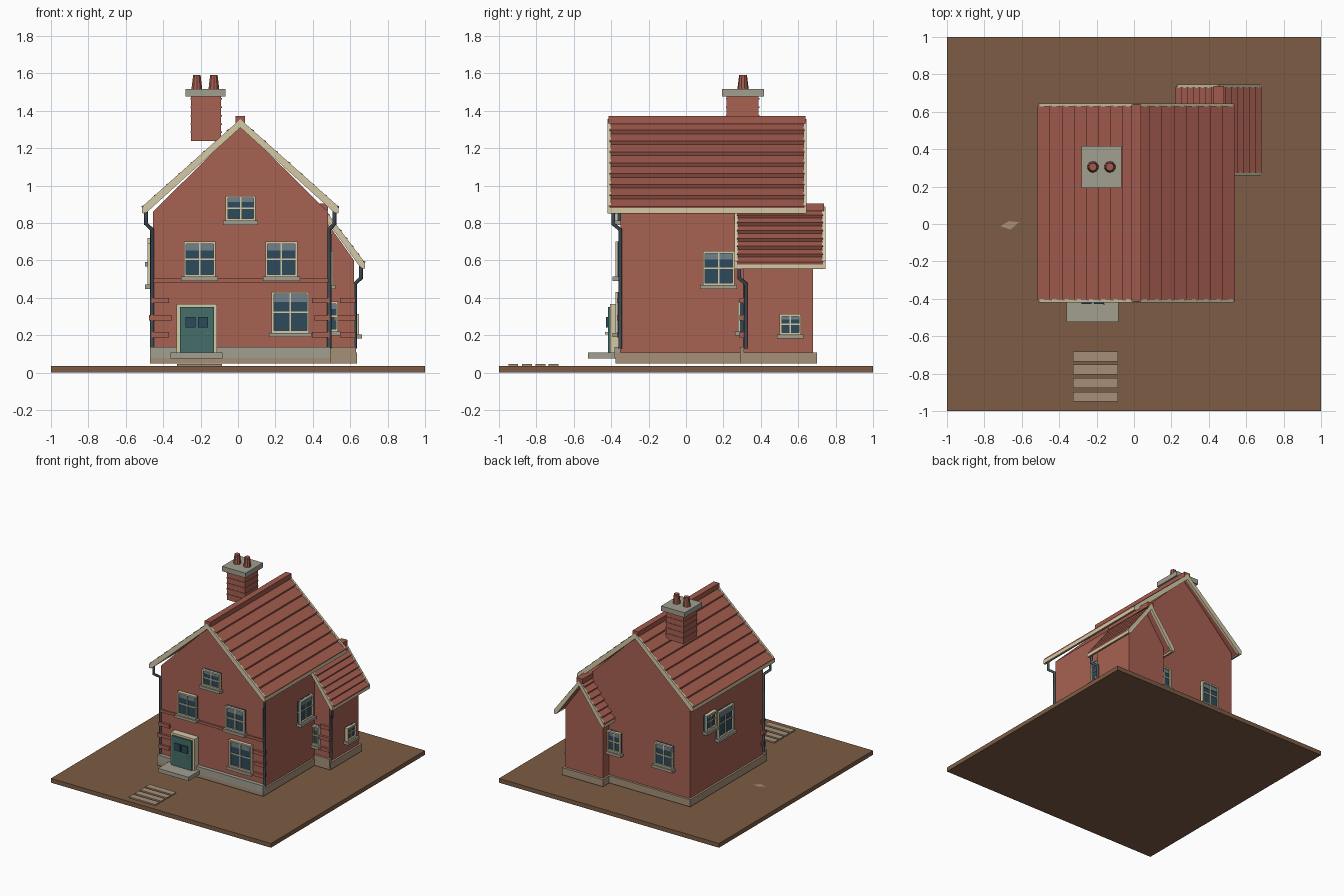
import bpy, bmesh, math
from mathutils import Vector

cube = bpy.data.objects.get("Cube")
if cube:
    bpy.data.objects.remove(cube, do_unlink=True)


def material(name, r, g, b):
    m = bpy.data.materials.new(name)
    m.use_nodes = True
    m.diffuse_color = (r, g, b, 1)
    m.node_tree.nodes["Principled BSDF"].inputs["Base Color"].default_value = (r, g, b, 1)
    return m


BRICK = material("red brick", .39, .12, .085)
TILE = material("roof tile", .36, .105, .075)
CREAM = material("cream paint", .66, .59, .39)
STONE = material("grey stone", .36, .35, .28)
TAN = material("tan stone", .38, .28, .19)
GLASS = material("dark glass", .026, .07, .105)
PALE = material("pale glass", .17, .22, .26)
TEAL = material("teal door paint", .06, .155, .14)
SLATE = material("slate pipe", .06, .085, .105)
EARTH = material("brown earth", .2, .107, .058)


def finish(name, bm, mats):
    bmesh.ops.recalc_face_normals(bm, faces=bm.faces[:])
    me = bpy.data.meshes.new(name)
    bm.to_mesh(me)
    bm.free()
    for m in mats:
        me.materials.append(m)
    ob = bpy.data.objects.new(name, me)
    bpy.context.collection.objects.link(ob)
    return ob


def boxes(name, parts, place=lambda x, y, z: (x, y, z)):
    """One object from boxes given as (x0, x1, y0, y1, z0, z1, material)."""
    bm, mats = bmesh.new(), []
    for x0, x1, y0, y1, z0, z1, mat in parts:
        if mat not in mats:
            mats.append(mat)
        cube = bmesh.ops.create_cube(bm, size=1)["verts"]
        for v in cube:
            v.co = place(x0 if v.co.x < 0 else x1, y0 if v.co.y < 0 else y1,
                         z0 if v.co.z < 0 else z1)
        for f in {f for v in cube for f in v.link_faces}:
            f.material_index = mats.index(mat)
    return finish(name, bm, mats)


def prism(name, pts, y0, y1, mat):
    """Extrude an x-z outline along y."""
    bm = bmesh.new()
    face = bm.faces.new([bm.verts.new((x, y0, z)) for x, z in pts])
    new = bmesh.ops.extrude_face_region(bm, geom=[face])["geom"]
    bmesh.ops.translate(bm, vec=(0, y1 - y0, 0),
                        verts=[v for v in new if isinstance(v, bmesh.types.BMVert)])
    return finish(name, bm, [mat])


def roof(name, cx, top, half, eave, y0, y1, courses, trim):
    """Stepped tile courses, gable boards, eave boards and a ridge cap."""
    slope = (top - eave) / half
    length = math.hypot(1, slope)
    nx, nz = slope / length, 1 / length
    step = .02
    for side, tag in ((1, "left"), (-1, "right")):
        pts = []
        for i in range(courses):
            a, b = half * i / courses, half * (i + 1) / courses
            pts.append((a, top - slope * a - step * .5))
            pts.append((b + nx * step * .6, top - slope * b + nz * step * .6))
        pts += [(half, eave - .03), (0, top - .035)]
        prism(f"{name}_tiles_{tag}", [(cx + side * x, z) for x, z in pts],
              y0 + .012, y1 - .012, TILE)
        board = [(0, top + .01), (half, eave + .012), (half, eave - .03),
                 (half - .02, eave - .03 + .02 * slope * .4), (0, top - .035)]
        board = [(cx + side * x, z) for x, z in board]
        prism(f"{name}_front_board_{tag}", board, y0, y0 + .018, CREAM)
        prism(f"{name}_back_board_{tag}", board, y1 - .018, y1, CREAM)
        xs = sorted((cx + side * (half - .012), cx + side * (half + .006)))
        boxes(f"{name}_eave_board_{tag}", [(*xs, y0, y1, eave - .028, eave + .005, CREAM)])
    boxes(f"{name}_ridge_cap",
          [(cx - trim, cx + trim, y0 + .006, y1 - .006, top - .015, top + .026, TILE)])


def facing(axis, sign, wall):
    """Map (along, outward, up) to a wall."""
    if axis == "y":
        return lambda u, d, z: (u, wall + sign * d, z)
    return lambda u, d, z: (wall + sign * d, u, z)


def window(name, wall, u, w, z0, z1):
    a, b, r, m = u - w / 2, u + w / 2, .012, .004
    zm, zs = (z0 + z1) / 2, z1 - (z1 - z0) * .25
    boxes(name, [
        (a, b, 0, .015, z0, z1, GLASS),
        (a + r, b - r, .015, .018, zs, z1 - r, PALE),
        (a, a + r, 0, .028, z0, z1, CREAM), (b - r, b, 0, .028, z0, z1, CREAM),
        (a, b, 0, .028, z1 - r, z1, CREAM), (a, b, 0, .028, z0, z0 + r, CREAM),
        (u - m, u + m, 0, .022, z0, z1, CREAM), (a, b, 0, .022, zm - m, zm + m, CREAM),
        (a - .014, b + .014, 0, .042, z0 - .022, z0, STONE)], wall)


def pipe(name, pts):
    cu = bpy.data.curves.new(name, "CURVE")
    cu.dimensions = "3D"
    cu.bevel_depth = .011
    cu.bevel_resolution = 1
    cu.use_fill_caps = True
    sp = cu.splines.new("POLY")
    sp.points.add(len(pts) - 1)
    for p, co in zip(sp.points, pts):
        p.co = (*co, 1)
    cu.materials.append(SLATE)
    bpy.context.collection.objects.link(bpy.data.objects.new(name, cu))


# Ground, stepping stones and a loose flat stone
boxes("ground", [(-1, 1, -1, 1, 0, .035, EARTH)])
boxes("stepping_stones", [(-.325, -.085, y, y + .053, .033, .046, TAN)
                          for y in (-.735, -.805, -.877, -.95)])
bm = bmesh.new()
bm.faces.new([bm.verts.new((x, y, .038)) for x, y in
              ((-.715, -.012), (-.66, -.03), (-.615, .01), (-.67, .015))])
finish("loose_stone", bm, [TAN])

# Walls and plinths
L, R, F, B = -.455, .48, -.35, .6
prism("main_walls", [(L, .06), (R, .06), (R, .86), (.0125, 1.322), (L, .86)], F, B, BRICK)
prism("wing_walls", [(.28, .06), (.62, .06), (.62, .6), (.45, .84), (.28, .6)], .305, .68, BRICK)
boxes("main_plinth", [(L - .016, R + .014, F - .028, B + .018, .048, .107, TAN),
                      (L - .016, R + .014, F - .031, F, .078, .136, STONE)])
boxes("wing_plinth", [(.265, .636, .29, .7, .048, .107, TAN),
                      (.49, .632, .288, .31, .06, .136, TAN)])

# Roofs
roof("main_roof", .0125, 1.345, .52, .88, -.42, .645, 8, .025)
roof("wing_roof", .452, .878, .22, .585, .26, .745, 7, .028)

# Brick string course and corner bricks
boxes("string_course", [(L, R, F - .01, F, .482, .504, BRICK)])
quoins = []
for i, z in enumerate((.385, .293, .203)):
    e = .014 if i == 1 else 0
    quoins += [(L - .008 - e, L + .085 + e, F - .018, F + .03, z - .014, z + .014, BRICK),
               (.395 + e, R + .008, F - .018, F + .03, z - .014, z + .014, BRICK),
               (.545 - e * 2, .628, .287, .33, z - .014, z + .014, BRICK)]
boxes("corner_bricks", quoins)

# Chimney with raised courses, cap and pots
chimney = [(-.25, -.09, .217, .388, 1.238, 1.48, BRICK)]
chimney += [(-.254, -.086, .213, .392, 1.28 + .045 * i, 1.288 + .045 * i, BRICK) for i in range(5)]
boxes("chimney", chimney)
boxes("chimney_cap", [(-.28, -.066, .192, .418, 1.475, 1.515, STONE)])
for i, x in enumerate((-.22, -.129)):
    bm = bmesh.new()
    bmesh.ops.create_cone(bm, cap_ends=True, segments=10, radius1=.031, radius2=.021, depth=.08)
    bmesh.ops.translate(bm, verts=bm.verts[:], vec=(x, .305, 1.55))
    finish(f"chimney_pot_{i + 1}", bm, [TILE])

# Windows
front, back = facing("y", -1, F), facing("y", 1, B)
left, right = facing("x", 1, R), facing("x", -1, L)
window("front_lower_window", front, .28, .2, .212, .432)
window("front_upper_window_right", front, -.205, .17, .513, .7)
window("front_upper_window_left", front, .232, .17, .513, .7)
window("attic_window", front, .014, .16, .812, .945)
window("left_window", left, .175, .17, .468, .65)
window("right_large_window", right, .16, .2, .47, .69)
window("right_small_window", right, .35, .14, .59, .72)
window("back_window", back, -.23, .16, .315, .5)
window("back_inner_window", back, .22, .12, .315, .48)
window("wing_left_window", facing("x", 1, .62), .558, .115, .203, .312)
window("wing_front_window", facing("y", -1, .305), .49, .09, .22, .38)

# Door, frame, panes, knob and doorstep
boxes("front_door", [
    (-.31, -.128, 0, .068, .107, .35, TEAL),
    (-.328, -.31, 0, .055, .107, .366, CREAM), (-.128, -.112, 0, .055, .107, .366, CREAM),
    (-.328, -.112, 0, .055, .35, .366, CREAM),
    (-.28, -.226, .06, .077, .24, .298, GLASS), (-.214, -.16, .06, .077, .24, .298, GLASS),
    (-.167, -.155, .06, .084, .205, .217, CREAM)], front)
boxes("doorstep", [(-.36, -.083, -.525, F, .076, .108, STONE)])

# Drainpipes
for tag, wx, ex in (("left", R + .008, .515), ("right", L - .004, -.492)):
    pipe(f"main_drainpipe_{tag}", [(ex, -.39, .865), (ex, -.39, .795),
                                   (wx, -.352, .765), (wx, -.352, .13)])
pipe("wing_drainpipe", [(.657, .285, .58), (.657, .285, .505), (.625, .32, .475), (.625, .32, .13)])
